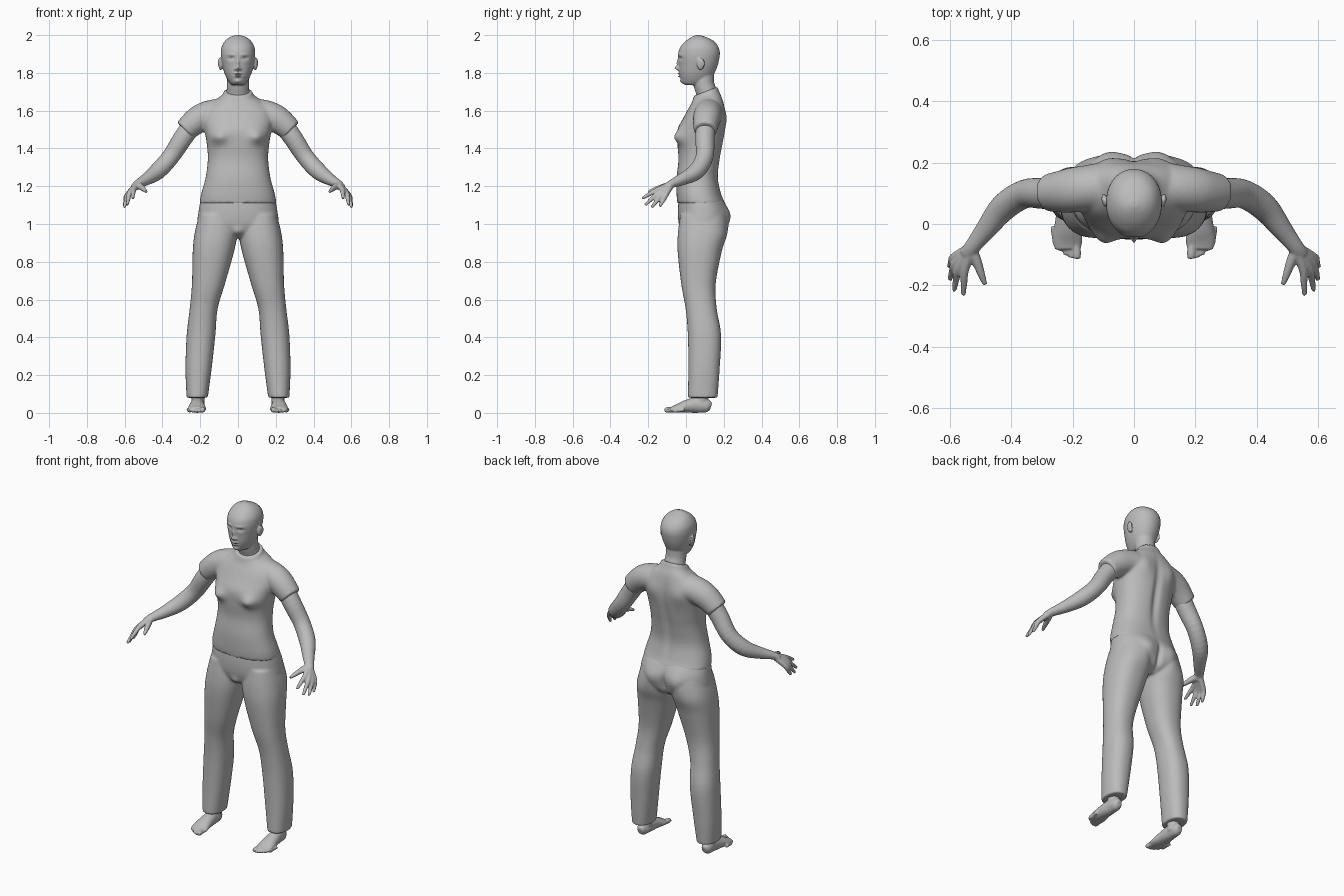
import bpy, bmesh, math
from mathutils import Vector, Matrix

cube = bpy.data.objects.get("Cube")
if cube:
    bpy.data.objects.remove(cube, do_unlink=True)

grey = bpy.data.materials.new("plain grey")
grey.use_nodes = True
grey.diffuse_color = (0.5, 0.5, 0.5, 1)
grey.node_tree.nodes["Principled BSDF"].inputs["Base Color"].default_value = (0.5, 0.5, 0.5, 1)


def spline(rows, sub):
    """Smooth Catmull-Rom resampling of rows of numbers."""
    out = []
    for i in range(len(rows) - 1):
        a, b, c, d = (rows[min(max(k, 0), len(rows) - 1)] for k in range(i - 1, i + 3))
        for k in range(sub):
            t = k / sub
            out.append([q + 0.5 * t * (r - p + t * (2*p - 5*q + 4*r - s + t * (3*(q - r) + s - p)))
                        for p, q, r, s in zip(a, b, c, d)])
    return out + [list(rows[-1])]


def skin(bm, rings):
    loops = [[bm.verts.new(p) for p in ring] for ring in rings]
    n = len(loops[0])
    for a, b in zip(loops, loops[1:]):
        for i in range(n):
            bm.faces.new((a[i], a[(i + 1) % n], b[(i + 1) % n], b[i]))
    bm.faces.new(loops[0][::-1])
    bm.faces.new(loops[-1])


def column(bm, rows, side=1, power=2.3, n=40):
    """Level rings; each row is z, x from, x to, y from, y to, slope."""
    rings = []
    for z, x0, x1, y0, y1, slope in spline(rows, 5):
        ring = []
        for i in range(n):
            t = math.tau * i / n
            c, s = (math.copysign(abs(f(t)) ** (2 / power), f(t)) for f in (math.cos, math.sin))
            dy = (y1 - y0) / 2 * s
            ring.append((side * ((x0 + x1) / 2 + (x1 - x0) / 2 * c), (y0 + y1) / 2 + dy, z + slope * dy))
        rings.append(ring)
    skin(bm, rings)


def tube(bm, rows, side=1, n=20):
    """Round tube along a path; each row is x, y, z, radius, flattening."""
    rows = spline(rows, 4)
    pts = [Vector((side * r[0], r[1], r[2])) for r in rows]
    rings = []
    for i, (p, r) in enumerate(zip(pts, rows)):
        d = (pts[min(i + 1, len(pts) - 1)] - pts[max(i - 1, 0)]).normalized()
        up = Vector((0, 0, 1)) if abs(d.z) < 0.95 else Vector((0, 1, 0))
        u = d.cross(up).normalized()
        v = u.cross(d)
        rings.append([p + r[3] * (math.cos(math.tau * k / n) * u + r[4] * math.sin(math.tau * k / n) * v)
                      for k in range(n)])
    skin(bm, rings)


def ball(bm, centre, radii, tilt=0):
    m = Matrix.Translation(centre) @ Matrix.Rotation(tilt, 4, 'X') @ Matrix.Diagonal((*radii, 1))
    bmesh.ops.create_uvsphere(bm, u_segments=20, v_segments=12, radius=1, matrix=m)


def finish(name, bm, voxel, smooth=4, bumps=()):
    """Fuse the pieces, relax them, then press in soft forms (facing, x, z, width, height, depth)."""
    bmesh.ops.recalc_face_normals(bm, faces=bm.faces)
    mesh = bpy.data.meshes.new(name)
    bm.to_mesh(mesh)
    bm.free()
    ob = bpy.data.objects.new(name, mesh)
    bpy.context.collection.objects.link(ob)
    bpy.ops.object.select_all(action='DESELECT')
    bpy.context.view_layer.objects.active = ob
    ob.select_set(True)
    fuse = ob.modifiers.new("fuse", 'REMESH')
    fuse.mode = 'VOXEL'
    fuse.voxel_size = voxel
    relax = ob.modifiers.new("relax", 'SMOOTH')
    relax.factor = 0.5
    relax.iterations = smooth
    for m in ("fuse", "relax"):
        bpy.ops.object.modifier_apply(modifier=m)
    moves = []
    for v in ob.data.vertices:
        dy = 0
        for facing, x, z, w, h, depth in bumps:
            weight = min(max(v.normal.y * facing * 2, 0), 1)
            if weight:
                dy += facing * depth * weight * math.exp(-((abs(v.co.x) - x) / w) ** 2 - ((v.co.z - z) / h) ** 2)
        moves.append(dy)
    for v, dy in zip(ob.data.vertices, moves):
        v.co.y += dy
    ob.data.materials.clear()
    ob.data.materials.append(grey)
    bpy.ops.object.shade_smooth_by_angle(angle=math.radians(50))
    return ob


FRONT, BACK = -1, 1

# Head and neck
bm = bmesh.new()
skull = [(1.735, .03, .0, .09), (1.745, .043, -.018, .115), (1.77, .059, -.028, .135), (1.80, .072, -.035, .152),
         (1.84, .083, -.038, .168), (1.88, .09, -.042, .177), (1.91, .091, -.04, .179), (1.94, .086, -.028, .17),
         (1.97, .068, 0, .145), (1.99, .042, .03, .105), (2.0, .012, .055, .075)]
column(bm, [(z, -w, w, f, b, 0) for z, w, f, b in skull], power=2.1, n=56)
tube(bm, [(0, .115, 1.63, .07, .9), (0, .11, 1.69, .062, .9), (0, .095, 1.74, .058, .95), (0, .09, 1.80, .058, 1)])
for s in (1, -1):
    ball(bm, (s * .092, .075, 1.847), (.012, .019, .033), .15)
    ball(bm, (s * .099, .082, 1.853), (.007, .017, .026), .15)
finish("head", bm, .0042, 3, [
    (FRONT, 0, 1.825, .011, .011, .022), (FRONT, 0, 1.85, .008, .02, .011), (FRONT, .014, 1.82, .006, .006, .008),
    (FRONT, .036, 1.876, .016, .009, -.011), (FRONT, .036, 1.874, .010, .005, .006), (FRONT, .034, 1.896, .022, .006, .004),
    (FRONT, 0, 1.796, .017, .005, .011), (FRONT, 0, 1.782, .015, .005, .011), (FRONT, 0, 1.789, .02, .0025, -.006),
    (FRONT, 0, 1.755, .018, .010, .008)])

# Shirt: body and short sleeves
bm = bmesh.new()
body = [(1.11, .204, -.046, .207, 0), (1.16, .195, -.05, .187, 0), (1.245, .172, -.05, .17, 0), (1.34, .16, -.04, .18, 0),
        (1.42, .165, -.045, .195, 0), (1.50, .178, -.045, .208, 0), (1.56, .188, -.015, .21, 0), (1.61, .175, .012, .205, 0),
        (1.65, .13, .03, .195, .1), (1.68, .085, .037, .178, .25), (1.702, .075, .04, .168, .38)]
column(bm, [(z, -w, w, f, b, t) for z, w, f, b, t in body])
for s in (1, -1):
    tube(bm, [(.05, .12, 1.595, .072, 1), (.13, .118, 1.585, .074, 1), (.19, .112, 1.565, .074, 1),
              (.235, .106, 1.535, .069, 1), (.281, .102, 1.494, .061, 1)], s, 28)
finish("shirt", bm, .0075, 6, [
    (FRONT, .105, 1.46, .045, .036, .032), (BACK, 0, 1.4, .022, .17, -.014), (BACK, .09, 1.56, .05, .06, .012)])

# Trousers: hips and two legs
bm = bmesh.new()
hips = [(.925, .05, .02, .16), (.955, .16, -.02, .20), (1.0, .212, -.038, .215), (1.06, .21, -.043, .222),
        (1.12, .199, -.04, .201), (1.15, .188, -.035, .18)]
column(bm, [(z, -w, w, f, b, 0) for z, w, f, b in hips])
leg = [(.08, .16, .272, .01, .167), (.23, .14, .278, .012, .178), (.41, .12, .272, .01, .186), (.55, .108, .256, -.002, .163),
       (.68, .07, .244, -.025, .157), (.85, .022, .24, -.044, .188), (.95, .005, .23, -.043, .215), (1.05, .02, .205, -.03, .2)]
for s in (1, -1):
    column(bm, [(*row, 0) for row in leg], s)
finish("trousers", bm, .0075, 6, [
    (BACK, .085, 1.03, .055, .07, .02), (BACK, 0, 1.0, .014, .07, -.016), (FRONT, 0, .955, .025, .025, .012)])

for s, label in ((1, "left"), (-1, "right")):
    # Arm with hand
    bm = bmesh.new()
    wrist = (.528, -.075, 1.213)
    tube(bm, [(.235, .106, 1.535, .052, 1), (.295, .10, 1.45, .051, 1), (.357, .098, 1.355, .047, 1),
              (.425, .055, 1.28, .045, 1), (.485, -.02, 1.237, .034, .95), (*wrist, .026, .85), (.545, -.098, 1.195, .026, .8)], s)
    knuckles = [(.552, -.148, 1.182), (.572, -.143, 1.168), (.583, -.128, 1.157), (.587, -.108, 1.152)]
    tips = [(.557, -.232, 1.135), (.587, -.217, 1.10), (.601, -.182, 1.088), (.603, -.14, 1.093)]
    for k, t in zip(knuckles, tips):
        mid = [a + (b - a) * .55 + (.004 if i else 0) for i, (a, b) in enumerate(zip(k, t))]
        tube(bm, [(*wrist, .018, 1), (*k, .0145, 1), (*mid, .0115, 1), (*t, .008, 1)], s, 12)
    tube(bm, [(.528, -.085, 1.208, .018, 1), (.512, -.125, 1.195, .0165, 1), (.498, -.165, 1.183, .0125, 1),
              (.486, -.198, 1.171, .008, 1)], s, 12)
    finish(label + "_arm", bm, .005, 3)

    # Bare foot with toes
    bm = bmesh.new()
    tube(bm, [(.215, .132, .032, .016, 1.2), (.215, .112, .037, .029, 1.2), (.215, .06, .042, .035, 1.2),
              (.217, .0, .034, .042, .8), (.217, -.05, .022, .049, .44), (.215, -.08, .016, .043, .35)], s)
    tube(bm, [(.212, .085, .03, .036, 1), (.212, .082, .07, .035, 1), (.213, .085, .14, .042, 1)], s)
    for i in range(5):
        x, y, r = .187 + .0175 * i, -.113 + .0028 * i * i, .0145 if i == 0 else .0105
        tube(bm, [(x + .006, y + .06, .018, r, 1), (x, y + .018, r + .002, r, 1), (x, y, r, r * .8, 1)], s, 12)
    finish(label + "_foot", bm, .0045, 3)
